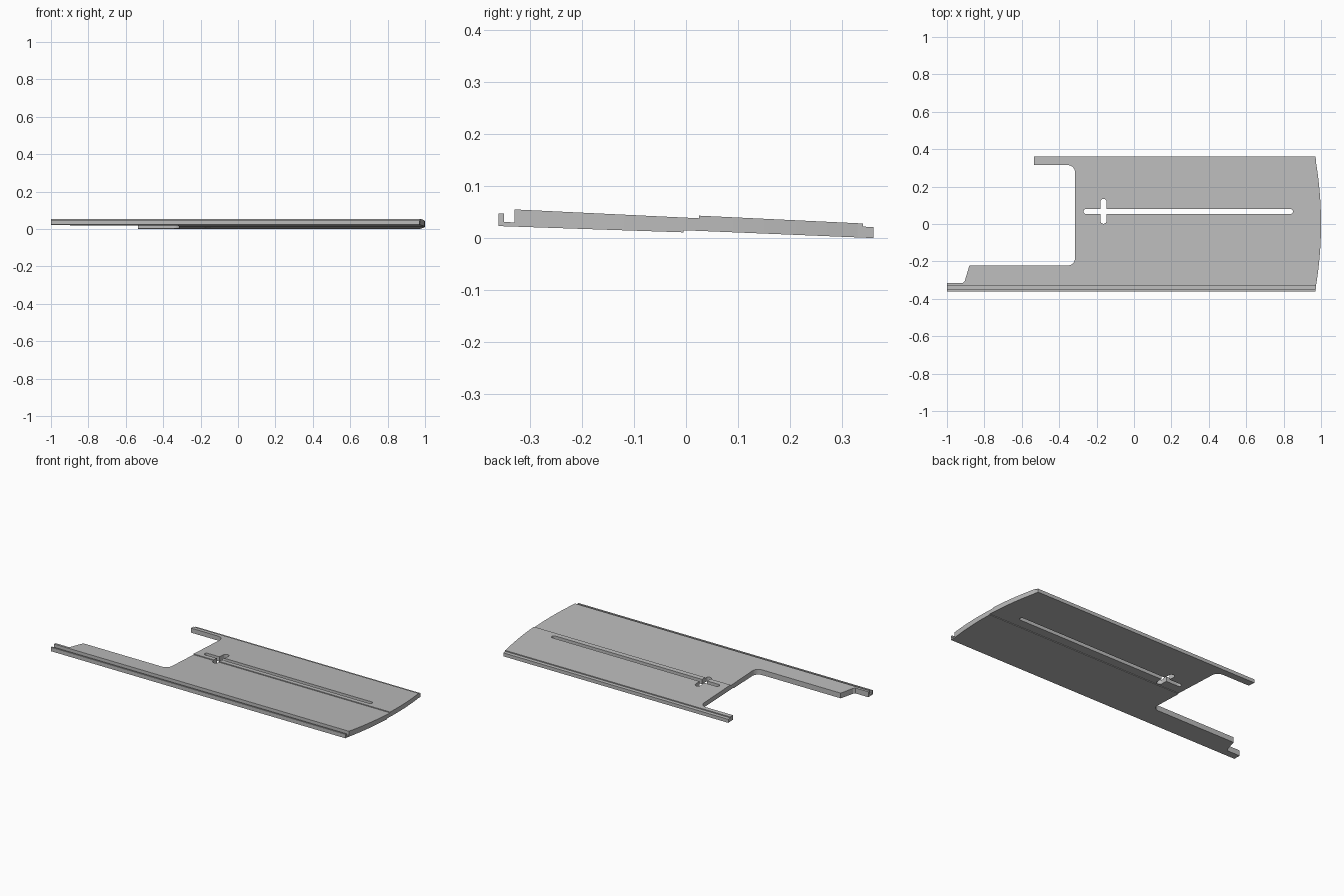
import bpy, bmesh
from math import sin, cos, pi, radians
from mathutils import Vector

cube = bpy.data.objects.get("Cube")
if cube:
    bpy.data.objects.remove(cube, do_unlink=True)

grey = bpy.data.materials.new("plain grey")
grey.use_nodes = True
grey.diffuse_color = (0.5, 0.5, 0.5, 1)
grey.node_tree.nodes["Principled BSDF"].inputs["Base Color"].default_value = (0.5, 0.5, 0.5, 1)


def prism(name, points, direction):
    """Extrude a closed polygon of 3D points along a direction."""
    bm = bmesh.new()
    face = bm.faces.new([bm.verts.new(p) for p in points])
    ext = bmesh.ops.extrude_face_region(bm, geom=[face])
    moved = [g for g in ext["geom"] if isinstance(g, bmesh.types.BMVert)]
    bmesh.ops.translate(bm, verts=moved, vec=Vector(direction))
    bmesh.ops.recalc_face_normals(bm, faces=bm.faces[:])
    mesh = bpy.data.meshes.new(name)
    bm.to_mesh(mesh)
    bm.free()
    mesh.materials.append(grey)
    obj = bpy.data.objects.new(name, mesh)
    bpy.context.collection.objects.link(obj)
    return obj


def flat_prism(name, outline):
    return prism(name, [(x, y, -0.2) for x, y in outline], (0, 0, 0.5))


def arc(cx, cy, r, start, end, steps=8):
    angles = [radians(start + (end - start) * i / steps) for i in range(steps + 1)]
    return [(cx + r * cos(a), cy + r * sin(a)) for a in angles]


def combine(obj, cutter, operation):
    """Bake a boolean into the object and discard the cutter."""
    cutter.hide_render = True
    mod = obj.modifiers.new(operation.title(), "BOOLEAN")
    mod.operation, mod.object, mod.solver = operation, cutter, "EXACT"
    graph = bpy.context.evaluated_depsgraph_get()
    result = bpy.data.meshes.new_from_object(obj.evaluated_get(graph))
    obj.modifiers.clear()
    obj.data = result
    bpy.data.objects.remove(cutter, do_unlink=True)


# Sloping cross-section: grooved front rail, lapped centre seam, rear ledge
section = [(-0.36, 0.023), (-0.36, 0.047), (-0.35, 0.047), (-0.35, 0.031),
           (-0.33, 0.03), (-0.33, 0.055), (0.025, 0.038), (0.025, 0.043),
           (0.34, 0.028), (0.34, 0.022), (0.36, 0.021), (0.36, 0),
           (-0.005, 0.015), (-0.005, 0.011)]
plate = prism("sloping_plate", [(-1, y, z) for y, z in section], (2.1, 0, 0))

# Plan outline: bowed right end, two arms and a filleted bay between them
bow = [(1 - 0.032 * (y / 0.36) ** 2, y) for y in [-0.36 + 0.72 * i / 24 for i in range(25)]]
bow[0], bow[-1] = (bow[0][0], -0.4), (bow[-1][0], 0.4)
outline = bow + [(-0.535, 0.4), (-0.535, 0.315)]
outline += arc(-0.355, 0.275, 0.04, 90, 0)
outline += arc(-0.355, -0.182, 0.04, 0, -90)
outline += [(-0.88, -0.222), (-0.905, -0.305), (-0.915, -0.315), (-1.1, -0.315), (-1.1, -0.4)]
combine(plate, flat_prism("outline_cutter", outline), "INTERSECT")

# Long slot and crossing short slot, both with rounded ends
long_slot = arc(0.837, 0.067, 0.013, -90, 90) + arc(-0.257, 0.067, 0.013, 90, 270)
short_slot = arc(-0.163, 0.117, 0.017, 0, 180) + arc(-0.163, 0.018, 0.017, 180, 360)
for cutter_name, shape in (("long_slot_cutter", long_slot), ("short_slot_cutter", short_slot)):
    combine(plate, flat_prism(cutter_name, shape), "DIFFERENCE")
